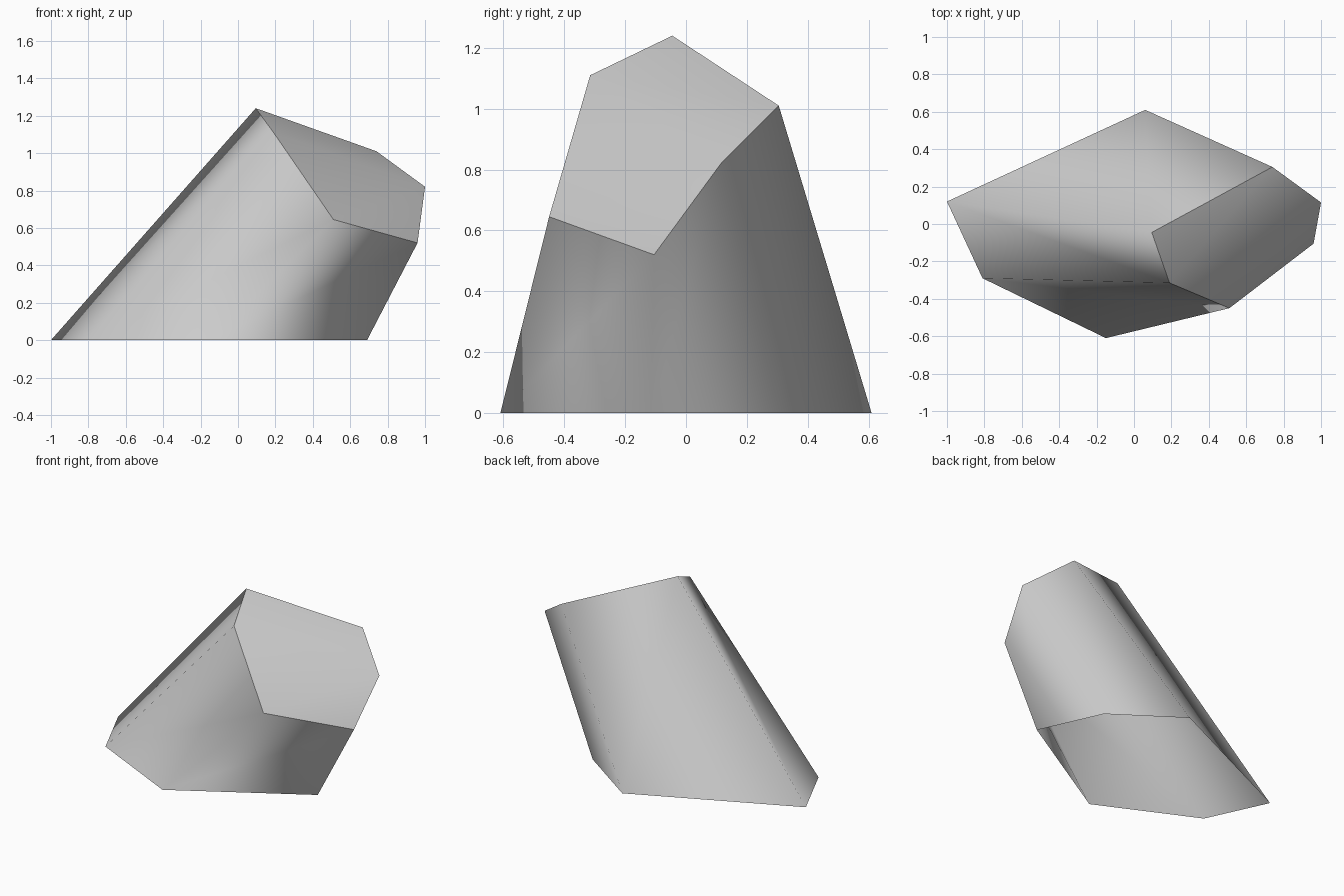
import bpy
import bmesh

if "Cube" in bpy.data.objects:
    bpy.data.objects.remove(bpy.data.objects["Cube"], do_unlink=True)

# One grey stone colour
stone = bpy.data.materials.new("stone_grey")
stone.use_nodes = True
grey = (0.6, 0.6, 0.6, 1)
stone.diffuse_color = grey
stone.node_tree.nodes["Principled BSDF"].inputs["Base Color"].default_value = grey

# Matching corners of the ground outline and the slanted cut end
base = [(-1, .12, 0), (-.81, -.29, 0), (-.15, -.61, 0),
        (.69, -.115, 0), (.5, .305, 0), (.06, .61, 0)]
cut = [(.095, -.045, 1.24), (.19, -.315, 1.11), (.51, -.45, .645),
       (.96, -.105, .52), (1, .115, .82), (.74, .305, 1.01)]

bm = bmesh.new()
low = [bm.verts.new(p) for p in base]
high = [bm.verts.new(p) for p in cut]
count = len(low)

# Leaning sides, each bent along one diagonal; the underside is open
for i in range(count):
    j = (i + 1) % count
    bm.faces.new((low[i], low[j], high[j]))
    bm.faces.new((low[i], high[j], high[i]))

# Slanted end with a sharp rim
cap = bm.faces.new(high)
for edge in cap.edges:
    edge.smooth = False
bmesh.ops.triangulate(bm, faces=[cap], ngon_method='EAR_CLIP')
for face in bm.faces:
    face.smooth = True

mesh = bpy.data.meshes.new("leaning_stone")
bm.to_mesh(mesh)
bm.free()
mesh.materials.append(stone)
bpy.context.collection.objects.link(bpy.data.objects.new("leaning_stone", mesh))
